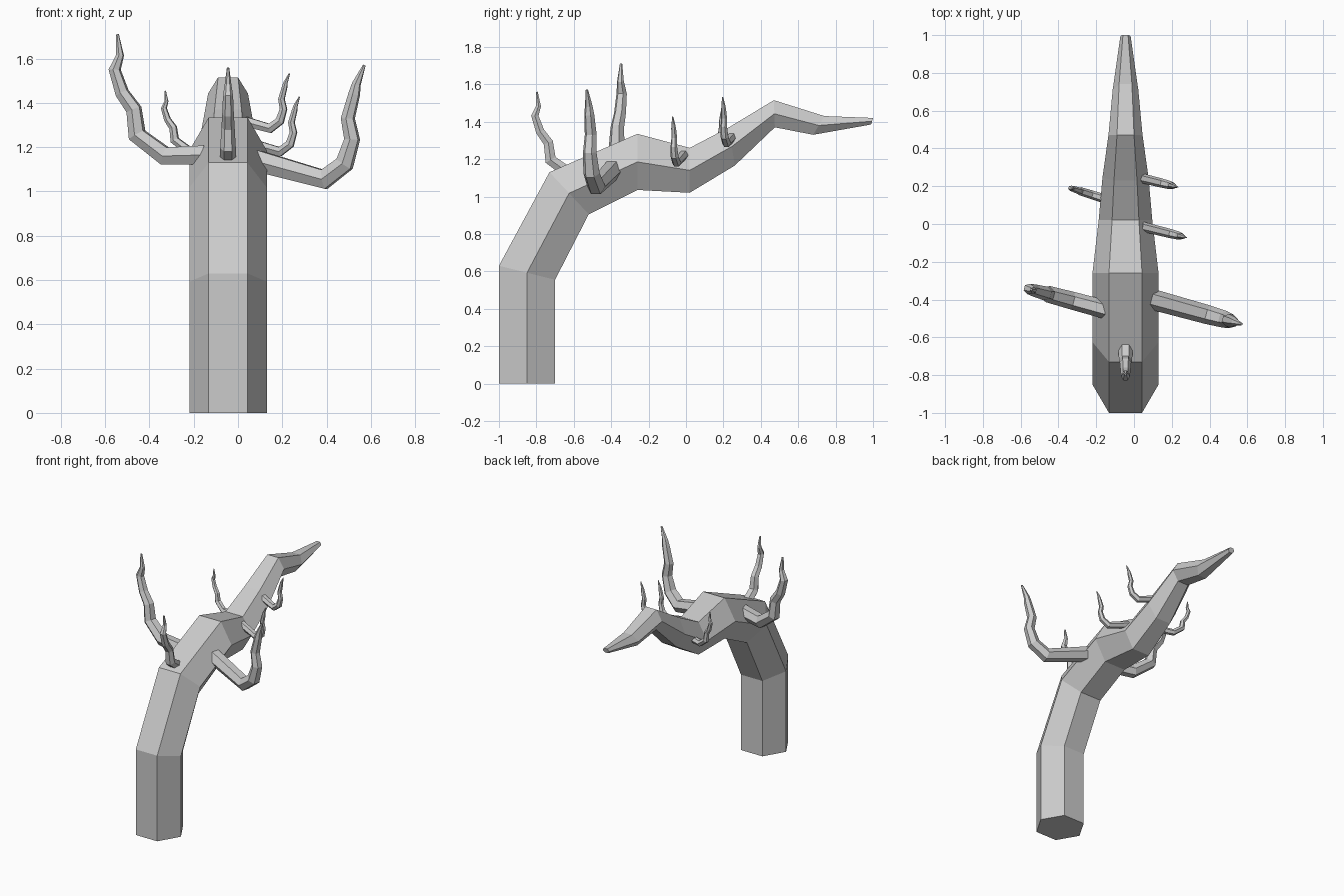
import bpy
from mathutils import Vector

if "Cube" in bpy.data.objects:
    bpy.data.objects.remove(bpy.data.objects["Cube"])

Z = Vector((0, 0, 1))


def hex_tube(name, origin, outward, rings):
    """Six-sided tube. Each ring: outer point, inner point (in the outward/up plane), half width."""
    out = Vector((outward[0], outward[1], 0)).normalized()
    side = out.cross(Z)
    o = Vector(origin)
    verts, faces = [], []
    for a, b, w in rings:
        pa = o + out * a[0] + Z * a[1]
        pb = o + out * b[0] + Z * b[1]
        m = (pa + pb) / 2
        verts += [pa + side * w / 2, pa - side * w / 2, m - side * w,
                  pb - side * w / 2, pb + side * w / 2, m + side * w]
    n = len(rings)
    for r in range(n - 1):
        for k in range(6):
            i, j = r * 6 + k, r * 6 + (k + 1) % 6
            faces.append((i, j, j + 6, i + 6))
    faces.append(tuple(range(5, -1, -1)))
    faces.append(tuple(range((n - 1) * 6, n * 6)))
    me = bpy.data.meshes.new(name)
    me.from_pydata([tuple(v) for v in verts], [], faces)
    # consistent outward normals
    import bmesh
    bm = bmesh.new()
    bm.from_mesh(me)
    bmesh.ops.recalc_face_normals(bm, faces=bm.faces)
    bm.to_mesh(me)
    bm.free()
    ob = bpy.data.objects.new(name, me)
    bpy.context.collection.objects.link(ob)
    return ob


def branch(name, elbow, outward, path, scale):
    """Tapered wiggly branch from centre points and radii, with mitred joints."""
    pts = [Vector(p[:2]) * scale for p in path]
    rings = []
    for i, p in enumerate(pts):
        d0 = (p - pts[max(i - 1, 0)]).normalized()
        d1 = (pts[min(i + 1, len(pts) - 1)] - p).normalized()
        t = (d0 + d1).normalized()
        nrm = Vector((-t.y, t.x))
        r = path[i][2] * scale
        rings.append((p + nrm * r * 0.95, p - nrm * r * 0.95, r * 1.1))
    return hex_tube(name, elbow, outward, rings)


# Trunk: bends over and tapers toward the back
trunk = [
    ((-1.00, 0.00), (-0.70, 0.00), 0.175),
    ((-1.00, 0.63), (-0.70, 0.555), 0.175),
    ((-0.73, 1.13), (-0.52, 0.905), 0.175),
    ((-0.26, 1.335), (-0.26, 1.035), 0.175),
    ((0.02, 1.26), (0.02, 1.02), 0.142),
    ((0.23, 1.37), (0.26, 1.165), 0.122),
    ((0.47, 1.515), (0.475, 1.37), 0.09),
    ((0.74, 1.43), (0.68, 1.33), 0.068),
    ((1.00, 1.42), (0.99, 1.385), 0.027),
]
hex_tube("trunk", (-0.045, 0, 0), (0, 1), trunk)

# Branch shapes relative to the elbow: outward, up, radius
level_shape = [(-0.19, 0.005, 0.045), (0, 0, 0.043), (0.13, 0.095, 0.04),
               (0.145, 0.21, 0.034), (0.20, 0.285, 0.03), (0.235, 0.39, 0.026),
               (0.21, 0.455, 0.017), (0.222, 0.55, 0.006)]
drooping_shape = [(-0.32, 0.085, 0.05), (0, 0, 0.046), (0.095, 0.07, 0.041),
                  (0.13, 0.18, 0.034), (0.11, 0.275, 0.03), (0.14, 0.385, 0.025),
                  (0.15, 0.43, 0.019), (0.187, 0.515, 0.006)]

branch("large_left_branch", (-0.33, -0.405, 1.16), (-0.966, 0.26), level_shape, 1.0)
branch("small_left_branch", (-0.225, 0.155, 1.185), (-0.95, 0.3), level_shape, 0.49)
branch("front_branch", (-0.045, -0.62, 1.12), (0, -1), level_shape, 0.8)
branch("large_right_branch", (0.39, -0.48, 1.055), (0.964, -0.266), drooping_shape, 1.0)
for i, elbow in enumerate([(0.145, 0.217, 1.285), (0.19, -0.05, 1.18)]):
    branch(f"small_right_branch_{i + 1}", elbow, (0.97, -0.24), drooping_shape, 0.48)
